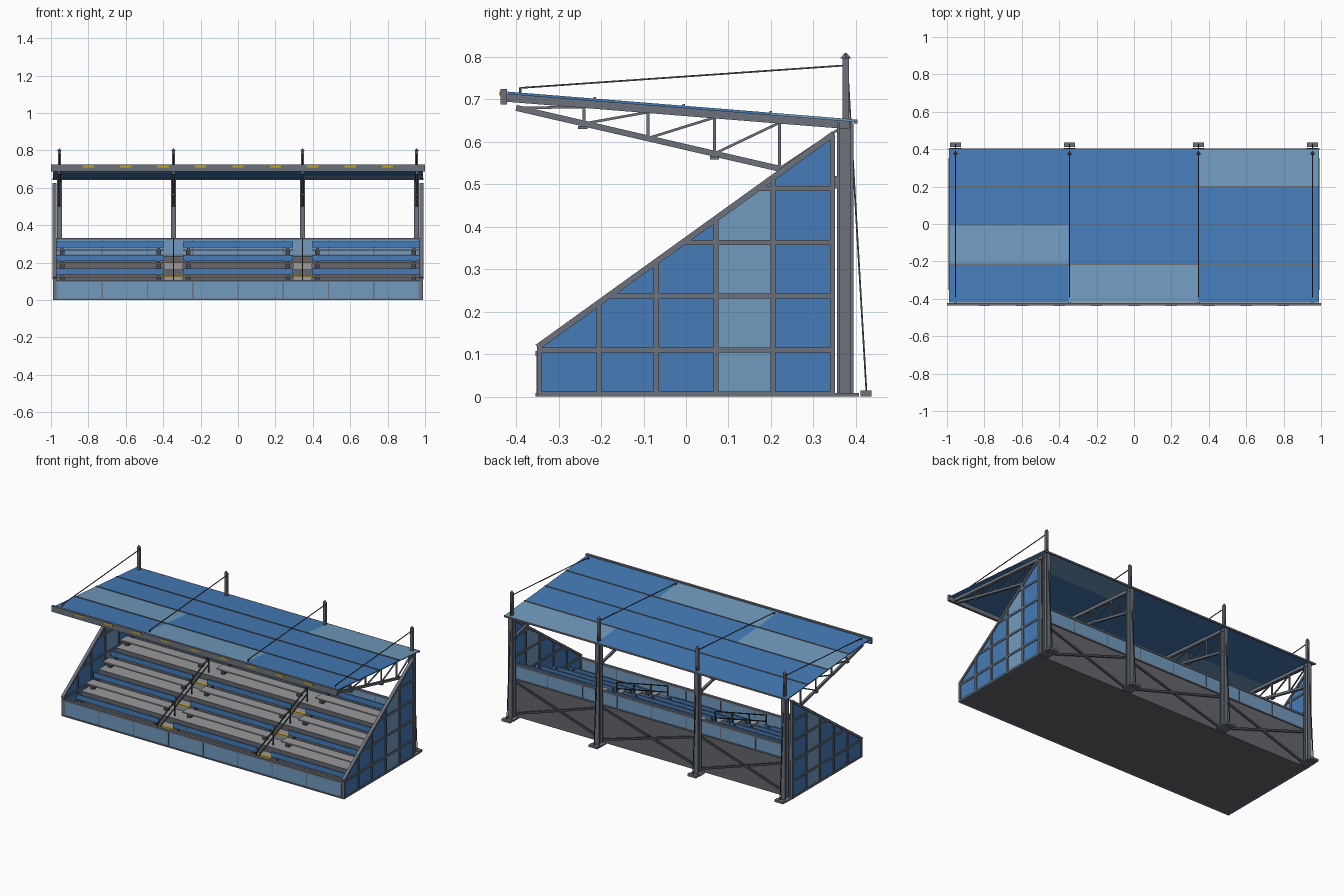
import bpy, bmesh
from mathutils import Vector, Matrix

cube = bpy.data.objects.get("Cube")
if cube:
    bpy.data.objects.remove(cube, do_unlink=True)


def material(name, r, g, b):
    m = bpy.data.materials.new(name)
    m.use_nodes = True
    m.diffuse_color = (r, g, b, 1)
    m.node_tree.nodes["Principled BSDF"].inputs["Base Color"].default_value = (r, g, b, 1)
    return m


BLUE = material("panel blue", 0.06, 0.2, 0.48)
PALE = material("pale blue", 0.165, 0.33, 0.52)
STEEL = material("steel grey", 0.147, 0.165, 0.2)
DARK = material("dark metal", 0.06, 0.065, 0.075)
WALL = material("dark concrete", 0.13, 0.135, 0.15)
LIGHT = material("light concrete", 0.32, 0.32, 0.34)
YELLOW = material("safety yellow", 0.58, 0.4, 0.03)


class Part:
    """Collects simple solids into one object."""

    def __init__(self, name, *mats):
        self.name, self.mats, self.bm = name, mats, bmesh.new()

    def box(self, x0, x1, y0, y1, z0, z1):
        mid = Vector((x0 + x1, y0 + y1, z0 + z1)) / 2
        size = Matrix.Diagonal((x1 - x0, y1 - y0, z1 - z0, 1))
        bmesh.ops.create_cube(self.bm, size=1, matrix=Matrix.Translation(mid) @ size)

    def bar(self, p, q, w, h):
        p, q = Vector(p), Vector(q)
        d = (q - p).normalized()
        side = Vector((0, 1, 0)) if abs(d.x) > 0.1 else Vector((1, 0, 0))
        up = d.cross(side)
        mat = Matrix((side * w, up * h, q - p)).transposed().to_4x4()
        bmesh.ops.create_cube(self.bm, size=1, matrix=Matrix.Translation((p + q) / 2) @ mat)

    def prism(self, yz, x0, x1):
        a = [self.bm.verts.new((x0, y, z)) for y, z in yz]
        b = [self.bm.verts.new((x1, y, z)) for y, z in yz]
        self.bm.faces.new(a)
        self.bm.faces.new(b[::-1])
        for i in range(len(a)):
            j = (i + 1) % len(a)
            self.bm.faces.new((a[i], b[i], b[j], a[j]))

    def done(self, rule=None):
        bmesh.ops.recalc_face_normals(self.bm, faces=self.bm.faces)
        if rule:
            for f in self.bm.faces:
                f.material_index = rule(f)
        mesh = bpy.data.meshes.new(self.name)
        self.bm.to_mesh(mesh)
        self.bm.free()
        for m in self.mats:
            mesh.materials.append(m)
        bpy.context.collection.objects.link(bpy.data.objects.new(self.name, mesh))


COLUMNS = (-0.955, -0.345, 0.345, 0.955)
AISLES = (-0.345, 0.345)
SECTIONS = ((-0.97, -0.395), (-0.295, 0.295), (0.395, 0.97))
DIVIDERS = [0.242 * k for k in range(-4, 5)]
ROWS, DEPTH, RISE = 4, 0.17, 0.0725


def front(i):
    return -0.34 + DEPTH * i


def tread(i):
    return 0.018 + RISE * i


# Stepped terrace: pale treads, darker risers
steps = [(0.34, 0), (front(0), 0)]
for i in range(ROWS):
    steps += [(front(i), tread(i)), (front(i + 1), tread(i))]
terrace = Part("terrace", WALL, LIGHT)
terrace.prism(steps, -0.975, 0.975)
terrace.done(lambda f: int(f.normal.z > 0.5))

# Benches: plank, backrest and supports for each row and section
planks, backs, legs = Part("bench_planks", LIGHT), Part("bench_backrests", BLUE), Part("bench_supports", DARK)
for i in range(ROWS):
    y, z = front(i), tread(i)
    for a, b in SECTIONS:
        planks.box(a, b, y + 0.035, y + 0.1, z + 0.03, z + 0.038)
        backs.box(a, b, y + 0.11, y + 0.118, z + 0.045, z + 0.077)
        for x in (a + 0.03, b - 0.03):
            legs.box(x - 0.012, x + 0.012, y + 0.055, y + 0.08, z, z + 0.03)
            legs.box(x - 0.008, x + 0.008, y + 0.06, y + 0.115, z + 0.023, z + 0.03)
            legs.box(x - 0.008, x + 0.008, y + 0.118, y + 0.125, z + 0.023, z + 0.07)
for p in (planks, backs, legs):
    p.done()

# Aisles: half steps, yellow nosings and sloping handrails
half, nosing, rails = Part("aisle_steps", LIGHT), Part("step_nosings", YELLOW), Part("aisle_handrails", DARK)
for x in AISLES:
    for i in range(1, ROWS):
        y, z = front(i), tread(i) - RISE / 2
        half.box(x - 0.05, x + 0.05, y - 0.06, y, tread(i - 1), z)
        nosing.box(x - 0.05, x + 0.05, y - 0.062, y - 0.045, z - 0.006, z + 0.002)
    for i in range(ROWS):
        y = front(i) + 0.03
        rails.bar((x, y, tread(i)), (x, y, tread(i) + 0.09), 0.006, 0.006)
    for h in (0.05, 0.09):
        rails.bar((x, front(0) + 0.03, tread(0) + h), (x, front(3) + 0.03, tread(3) + h), 0.006, 0.006)
for p in (half, nosing, rails):
    p.done()

# Front wall and rear parapet: pale panels in a steel frame
panels, frame = Part("wall_panels", PALE), Part("wall_frames", STEEL)
for y, z0, z1 in ((-0.347, 0, 0.1), (0.341, 0.235, 0.325)):
    panels.box(-0.975, 0.975, y - 0.003, y + 0.003, z0, z1)
    frame.box(-0.985, 0.985, y - 0.008, y + 0.008, z1 - 0.004, z1 + 0.007)
    frame.box(-0.985, 0.985, y - 0.007, y + 0.007, z0, z0 + 0.008)
    for x in DIVIDERS:
        frame.box(x - 0.003, x + 0.003, y - 0.005, y + 0.005, z0, z1)
panels.done()
frame.done()

# Cross bracing on the rear wall
brace = Part("rear_bracing", DARK)
for a, b in zip(COLUMNS, COLUMNS[1:]):
    brace.bar((a, 0.344, 0.02), (b, 0.344, 0.22), 0.006, 0.014)
    brace.bar((a, 0.346, 0.22), (b, 0.346, 0.02), 0.006, 0.014)
brace.done()


# Side screens: sloped top, five panel bays, steel grid
def slope(y):
    return 0.12 + (y + 0.345) * 0.72


POSTS = (-0.345, -0.205, -0.07, 0.07, 0.205, 0.345)
for side, s in (("left", 1), ("right", -1)):
    blue, pale, grid = (Part(side + "_screen_panels", BLUE), Part(side + "_screen_pale_panel", PALE),
                        Part(side + "_screen_frame", STEEL))
    for k, (a, b) in enumerate(zip(POSTS, POSTS[1:])):
        (pale if k == 3 else blue).prism([(a, 0), (b, 0), (b, slope(b)), (a, slope(a))], s * 0.978, s * 0.984)
    for y in POSTS:
        grid.bar((s * 0.981, y, 0), (s * 0.981, y, slope(y)), 0.018, 0.012)
    for z in (0.006, 0.11, 0.237, 0.363, 0.49):
        start = max(-0.345, -0.345 + (z - 0.12) / 0.72)
        grid.bar((s * 0.981, start, z), (s * 0.981, 0.345, z), 0.016, 0.012)
    grid.bar((s * 0.981, -0.35, slope(-0.35)), (s * 0.981, 0.348, slope(0.348)), 0.02, 0.014)
    for p in (blue, pale, grid):
        p.done()


# Roof sheets in a grid, a few of them pale
def roof(y):
    return 0.717 - (y + 0.43) * 0.08


XS, YS = (-0.99, -0.35, 0.345, 0.99), (-0.42, -0.215, -0.005, 0.2, 0.402)
sheets, pale_sheets = Part("roof_sheets", BLUE), Part("roof_pale_sheets", PALE)
for c in range(3):
    for r in range(4):
        target = pale_sheets if (c, r) in ((0, 1), (1, 0), (2, 3)) else sheets
        a, b = YS[r], YS[r + 1]
        target.prism([(a, roof(a) - 0.004), (b, roof(b) - 0.004), (b, roof(b) + 0.002), (a, roof(a) + 0.002)],
                     XS[c], XS[c + 1])
sheets.done()
pale_sheets.done()

# Roof ribs, front fascia and rear edge
trim = Part("roof_trim", STEEL)
for y in YS[1:4]:
    trim.box(-0.99, 0.99, y - 0.003, y + 0.003, roof(y), roof(y) + 0.006)
trim.box(-1, 1, -0.437, -0.422, 0.688, 0.725)
trim.box(-0.992, 0.992, 0.396, 0.404, 0.643, 0.653)
trim.done()

# Fascia lamps
lamps = Part("fascia_lamps", YELLOW)
for k in range(-4, 5):
    lamps.box(0.2 * k - 0.03, 0.2 * k + 0.03, -0.439, -0.436, 0.709, 0.719)
lamps.done()


# Columns, masts, trusses and stays on each grid line
def chord(y):
    return 0.68 - (y + 0.4) * 0.231


posts, masts, truss, stays = (Part("columns", STEEL), Part("masts", STEEL),
                              Part("roof_trusses", STEEL), Part("stay_cables", DARK))
NODES = (-0.4, -0.24, -0.09, 0.067, 0.22, 0.365)
for x in COLUMNS:
    posts.box(x - 0.014, x + 0.014, 0.356, 0.362, 0, 0.645)
    posts.box(x - 0.014, x + 0.014, 0.388, 0.394, 0, 0.645)
    posts.box(x - 0.004, x + 0.004, 0.362, 0.388, 0, 0.645)
    posts.box(x - 0.032, x + 0.032, 0.347, 0.407, 0, 0.008)
    posts.box(x - 0.03, x + 0.03, 0.411, 0.437, 0, 0.014)
    masts.box(x - 0.008, x + 0.008, 0.368, 0.384, 0.63, 0.797)
    bmesh.ops.create_cone(masts.bm, segments=4, radius1=0.013, radius2=0.002, depth=0.013,
                          cap_ends=True, matrix=Matrix.Translation((x, 0.376, 0.803)))
    truss.bar((x, -0.425, roof(-0.425) - 0.013), (x, 0.385, roof(0.385) - 0.013), 0.016, 0.018)
    truss.bar((x, -0.4, chord(-0.4)), (x, 0.365, chord(0.365)), 0.014, 0.014)
    for a, b in zip(NODES, NODES[1:]):
        truss.bar((x, a, chord(a)), (x, b, roof(b) - 0.02), 0.007, 0.006)
        truss.bar((x, b, chord(b)), (x, b, roof(b) - 0.015), 0.008, 0.007)
    for y in (-0.243, 0.067):
        truss.box(x - 0.012, x + 0.012, y - 0.011, y + 0.011, chord(y) - 0.014, chord(y) - 0.006)
    truss.box(x - 0.014, x + 0.014, 0.35, 0.357, 0.49, 0.52)
    stays.bar((x, 0.376, 0.78), (x, -0.39, 0.727), 0.004, 0.004)
    stays.bar((x, -0.39, 0.728), (x, -0.39, 0.705), 0.005, 0.006)
    stays.bar((x, 0.38, 0.78), (x, 0.425, 0.01), 0.004, 0.004)
for p in (posts, masts, truss, stays):
    p.done()
